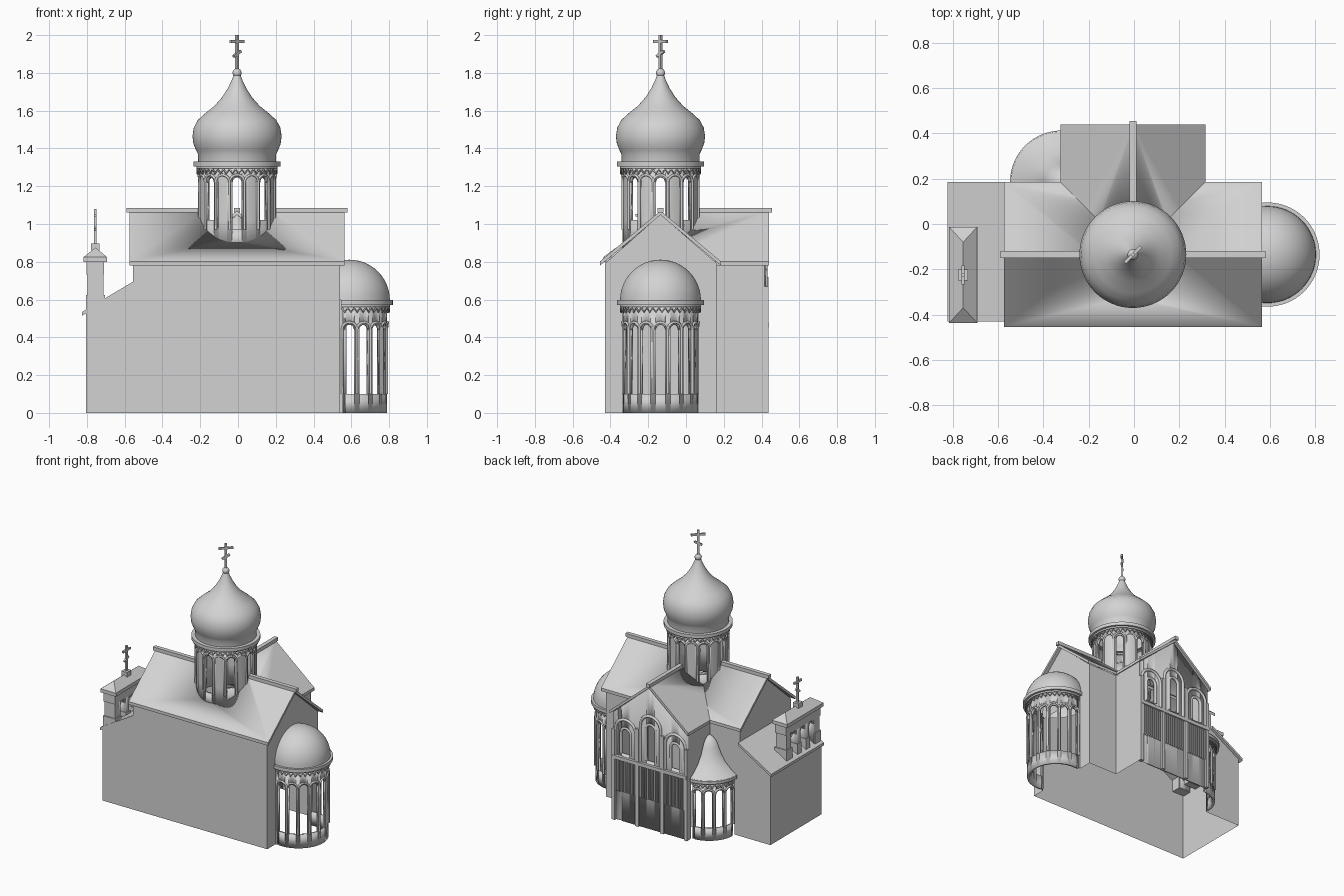
import bpy, bmesh
from math import sin, cos, pi, radians
from mathutils import Vector, Matrix

if "Cube" in bpy.data.objects:
    bpy.data.objects.remove(bpy.data.objects["Cube"])

stone = bpy.data.materials.new("pale_grey_stone")
stone.use_nodes = True
GREY = (0.65, 0.65, 0.65, 1)
stone.diffuse_color = GREY
stone.node_tree.nodes["Principled BSDF"].inputs["Base Color"].default_value = GREY

CX, CY = -0.005, -0.135           # crossing centre
FRONT, BACK = -0.43, 0.165        # nave side walls
WEST, MID, EAST = -0.805, -0.555, 0.54
NORTH, HALF = 0.415, 0.305        # transept face and half width
EAVE, RIDGE = 0.79, 1.07
BAY = pi / 16                     # half the angle of one arcade bay


def finish(name, bm, merge=True):
    if merge:
        bmesh.ops.remove_doubles(bm, verts=bm.verts, dist=0.0005)
    bmesh.ops.recalc_face_normals(bm, faces=bm.faces)
    me = bpy.data.meshes.new(name)
    bm.to_mesh(me)
    bm.free()
    me.shade_smooth()
    me.set_sharp_from_angle(angle=radians(32))
    me.materials.append(stone)
    ob = bpy.data.objects.new(name, me)
    bpy.context.collection.objects.link(ob)
    return ob


def face(bm, pts):
    bm.faces.new([bm.verts.new(p) for p in pts])


def box(bm, centre, size, rot=Matrix()):
    m = Matrix.Translation(centre) @ rot @ Matrix.Diagonal((*size, 1))
    bmesh.ops.create_cube(bm, size=1, matrix=m)


def prism(name, pts, axis, a, b):
    """Extrude a closed outline along x (points are y, z) or y (points are x, z)."""
    bm = bmesh.new()
    place = (lambda p, t: (t, *p)) if axis == "x" else (lambda p, t: (p[0], t, p[1]))
    n = len(pts)
    for t in (a, b):
        face(bm, [place(p, t) for p in pts])
    for i in range(n):
        p, q = pts[i], pts[(i + 1) % n]
        face(bm, [place(p, a), place(q, a), place(q, b), place(p, b)])
    return finish(name, bm)


def lathe(name, profile, x, y, start=0, sweep=2 * pi, steps=64):
    bm = bmesh.new()
    for i in range(steps):
        a, b = (start + sweep * (i + k) / steps for k in (0, 1))
        for (r, z), (s, w) in zip(profile, profile[1:]):
            pts = [(r, z, a), (r, z, b), (s, w, b), (s, w, a)]
            pts = [(x + q * cos(t), y + q * sin(t), h) for q, h, t in pts if True]
            if r == 0:
                pts = pts[1:]
            elif s == 0:
                pts = pts[:3]
            face(bm, pts)
    return finish(name, bm)


def tubes(name, paths, radius):
    cu = bpy.data.curves.new(name, "CURVE")
    cu.dimensions = "3D"
    cu.bevel_depth, cu.bevel_resolution = radius, 1
    cu.use_fill_caps = True
    for path in paths:
        sp = cu.splines.new("POLY")
        sp.points.add(len(path) - 1)
        for pt, p in zip(sp.points, path):
            pt.co = (*p, 1)
    cu.materials.append(stone)
    bpy.context.collection.objects.link(bpy.data.objects.new(name, cu))


def panel(bm, f, h, w, z0, sill, spring, top, unit=1, opened=True):
    """Wall bay with an arched window; f maps (u, z) to space, top is a function of u."""
    arch = [(w * cos(pi * k / 8), spring + w * unit * sin(pi * k / 8)) for k in range(9)]
    for s in (-1, 1):
        face(bm, [f(s * w, z0), f(s * h, z0), f(s * h, top(s * h)), f(s * w, top(s * w))])
    for (u, z), (v, y) in zip(arch, arch[1:]):
        face(bm, [f(u, z), f(v, y), f(v, top(v)), f(u, top(u))])
        if sill > z0:
            face(bm, [f(u, z0), f(v, z0), f(v, sill), f(u, sill)])
        if not opened:
            face(bm, [f(u, sill), f(v, sill), f(v, y), f(u, z)])


def arch_path(f, h, z0, spring, unit=1):
    arc = [f(h * cos(pi * k / 12), spring + h * unit * sin(pi * k / 12)) for k in range(13)]
    return [f(h, z0)] + arc + [f(-h, z0)]


def thicken(ob, t):
    m = ob.modifiers.new("thickness", "SOLIDIFY")
    m.thickness, m.offset = t, 0


def arcade(name, x, y, r, z0, sill, spring, top, angles, blind=(), high_sill=None):
    """Round wall of arched bays with colonnettes, zigzag frieze and rim."""
    bm, trims = bmesh.new(), []
    for i, a in enumerate(angles):
        def f(u, z, rr=r - 0.01, a=a):
            return Vector((x + rr * cos(a + u), y + rr * sin(a + u), z))
        low = high_sill if high_sill and i % 4 else sill
        panel(bm, f, BAY, 0.026 / r, z0, low, spring, lambda u: top, r, i not in blind)
        trims.append(arch_path(lambda u, z: f(u, z, r), BAY, sill, spring, r))
    thicken(finish(name + "_wall", bm), 0.016)
    tubes(name + "_colonnettes", trims, 0.007)
    start, sweep = angles[0] - BAY, 2 * BAY * len(angles)
    n = 5 * len(angles)
    zig = [(x + (r + 0.006) * cos(start + sweep * k / n), y + (r + 0.006) * sin(start + sweep * k / n),
            top - 0.015 - 0.022 * (k % 2)) for k in range(n + 1)]
    tubes(name + "_zigzag", [zig], 0.006)
    e, o = r - 0.02, r + 0.028
    rim = [(e, top), (r + 0.012, top - 0.012), (r + 0.012, top), (o, top), (o, top + 0.025), (e, top + 0.025)]
    lathe(name + "_rim", rim, x, y, start, sweep)


def cross(name, x, y, z0, z1, half, angle):
    bm = bmesh.new()
    h, turn = z1 - z0, Matrix.Rotation(angle, 4, "Z")
    box(bm, (x, y, (z0 + z1) / 2), (0.016, 0.014, h), turn)
    box(bm, (x, y, z1 - 0.18 * h), (2 * half, 0.014, 0.014), turn)
    box(bm, (x, y, z1 - 0.52 * h), (1.2 * half, 0.014, 0.014), turn @ Matrix.Rotation(-0.5, 4, "Y"))
    finish(name, bm, False)


# Wall shell, open underneath and towards the round bays
bm = bmesh.new()
xw, xe = CX - HALF, CX + HALF
def rect_x(x, y0, y1, z0, z1):
    face(bm, [(x, y0, z0), (x, y1, z0), (x, y1, z1), (x, y0, z1)])
def rect_y(y, x0, x1, z0, z1):
    face(bm, [(x0, y, z0), (x1, y, z0), (x1, y, z1), (x0, y, z1)])
face(bm, [(x, FRONT, z) for x, z in ((WEST, 0), (EAST, 0), (EAST, EAVE), (MID, EAVE), (MID, 0.68), (WEST, 0.53))])
rect_x(WEST, FRONT, BACK, 0, 0.53)
rect_x(MID, FRONT, BACK, 0.66, EAVE)
rect_x(EAST, FRONT, CY - 0.2, 0, EAVE)
rect_x(EAST, CY + 0.2, BACK, 0, EAVE)
rect_x(EAST, CY - 0.2, CY + 0.2, 0.57, EAVE)
for x in (MID, EAST):
    face(bm, [(x, FRONT, EAVE), (x, BACK, EAVE), (x, CY, RIDGE - 0.02)])
rect_y(BACK, xe, EAST, 0, EAVE)
rect_y(BACK, MID, xw, 0.44, EAVE)
rect_y(BACK, MID, -0.51, 0, 0.44)
face(bm, [(x, BACK, z) for x, z in ((WEST, 0), (MID, 0), (MID, 0.68), (WEST, 0.53))])
rect_x(xe, BACK, NORTH, 0, EAVE)
rect_x(xw, BACK, NORTH, 0.44, EAVE)
rect_x(xw, 0.385, NORTH, 0, 0.44)
finish("walls", bm)

# Roofs, cut away inside the drum
def gable_roof(name, centre, axis, a, b):
    s, t = 0.32, 0.022
    pts = [(centre - s, EAVE + 0.012), (centre, RIDGE), (centre + s, EAVE + 0.012),
           (centre + s, EAVE - 0.01), (centre, RIDGE - t), (centre - s, EAVE - 0.01)]
    return prism(name, pts, axis, a, b)
roofs = [gable_roof("nave_roof", CY, "x", -0.575, 0.565), gable_roof("transept_roof", CX, "y", CY, 0.44)]
bm = bmesh.new()
bmesh.ops.create_cone(bm, cap_ends=True, segments=64, radius1=0.192, radius2=0.192, depth=0.6,
                      matrix=Matrix.Translation((CX, CY, 1.0)))
cutter = finish("drum_cutter", bm)
cutter.hide_render = True
cutter.hide_set(True)
for r in roofs:
    m = r.modifiers.new("drum_hole", "BOOLEAN")
    m.operation, m.object, m.solver = "DIFFERENCE", cutter, "EXACT"
prism("annex_roof", [(MID, 0.695), (-0.825, 0.535), (-0.825, 0.515), (MID, 0.675)], "y", FRONT, 0.185)
bm = bmesh.new()
box(bm, (-0.395, CY, 1.073), (0.39, 0.03, 0.025))
box(bm, (0.385, CY, 1.073), (0.39, 0.03, 0.025))
box(bm, (CX, 0.26, 1.073), (0.03, 0.39, 0.025))
finish("ridge_caps", bm, False)

# Drum and onion dome
ring = [2 * BAY * i for i in range(16)]
arcade("drum", CX, CY, 0.203, 0.87, 0.97, 1.22, 1.305, ring, range(1, 16, 2), 1.02)
lathe("onion_dome", [(0.205, 1.32), (0.207, 1.37), (0.217, 1.39), (0.231, 1.425), (0.236, 1.465), (0.229, 1.51),
                     (0.208, 1.55), (0.17, 1.585), (0.12, 1.625), (0.08, 1.67), (0.048, 1.72),
                     (0.027, 1.765), (0.014, 1.8)], CX, CY)
bm = bmesh.new()
bmesh.ops.create_uvsphere(bm, u_segments=20, v_segments=12, radius=0.024, matrix=Matrix.Translation((CX, CY, 1.8)))
finish("dome_ball", bm)
cross("dome_cross", CX, CY, 1.81, 2.0, 0.05, pi / 4)

# East apse with half dome
AX = 0.59
arcade("apse", AX, CY, 0.202, 0, 0.1, 0.44, 0.572, [BAY * k for k in range(-8, 9, 2)])
lathe("apse_dome", [(0.214 * cos(pi * k / 24), 0.597 + 0.214 * sin(pi * k / 24)) for k in range(12)] + [(0, 0.811)], AX, CY)
bm = bmesh.new()
for s in (-1, 1):
    rect_y(CY + s * 0.2, EAST, AX - 0.035, 0, 0.597)
finish("apse_returns", bm)

# Corner turret with a bell-shaped roof
TX, TY = -0.32, 0.185
arcade("turret", TX, TY, 0.197, 0, 0.09, 0.34, 0.43, [pi / 2 + BAY * k for k in (1, 3, 5, 7)])
lathe("turret_roof", [(0.2, 0.44), (0.228, 0.452), (0.18, 0.485), (0.135, 0.525), (0.1, 0.575), (0.078, 0.625),
                      (0.058, 0.665), (0.03, 0.69), (0, 0.698)], TX, TY, pi / 2, pi / 2, 24)

# Transept front: three arched bays
bm, trims = bmesh.new(), []
bays = [(-0.203, 0.67), (0, 0.75), (0.203, 0.67)]
for c, spring in bays:
    def f(u, z, y=NORTH, c=c):
        return Vector((CX + c + u, y, z))
    slope = lambda u, c=c: RIDGE - 0.02 - 0.86 * abs(c + u)
    panel(bm, f, 0.1016, 0.033, 0, 0.5, spring - 0.02, slope)
    trims.append(arch_path(lambda u, z: f(u, z, NORTH + 0.006), 0.083, 0.48, spring))
    trims.append(arch_path(lambda u, z: f(u, z, NORTH + 0.002), 0.04, 0.5, spring - 0.02))
thicken(finish("transept_front", bm), 0.012)
tubes("transept_arches", trims, 0.011)
bm = bmesh.new()
for x, top in ((-0.295, 0.67), (-0.102, 0.72), (0.102, 0.72), (0.295, 0.67)):
    box(bm, (CX + x, NORTH + 0.006, top / 2), (0.026, 0.03, top))
box(bm, (CX, NORTH + 0.008, 0.465), (2 * HALF, 0.034, 0.026))
finish("transept_pilasters", bm, False)
bm = bmesh.new()
for c, _ in bays:
    for k in range(-4, 5):
        box(bm, (CX + c + 0.019 * k, NORTH + 0.008, 0.335), (0.009, 0.018, 0.23))
finish("transept_slats", bm, False)

# Bell gable on the annex
GX, GY = -0.755, -0.225
bm = bmesh.new()
for k in (-1, 0, 1):
    panel(bm, lambda u, z: Vector((GX, GY + 0.1 * k + u, z)), 0.05, 0.027, 0.5, 0.5, 0.695, lambda u: 0.81)
thicken(finish("bell_arches", bm), 0.085)
bm = bmesh.new()
for s in (-1, 1):
    box(bm, (GX, GY + s * 0.17, 0.655), (0.085, 0.045, 0.31))
    box(bm, (GX, GY + s * 0.165, 0.56), (0.1, 0.07, 0.13))
    box(bm, (GX, GY + s * 0.05, 0.56), (0.1, 0.05, 0.13))
box(bm, (GX, GY, 0.765), (0.092, 0.4, 0.065))
box(bm, (GX, GY, 0.812), (0.125, 0.424, 0.026))
box(bm, (GX, GY, 0.878), (0.045, 0.05, 0.035))
finish("bell_piers", bm, False)
bm = bmesh.new()
for s in (-1, 1):
    for x in (-0.062, 0.062):
        bm.verts.new((GX + x, GY + s * 0.212, 0.825))
    bm.verts.new((GX, GY + s * 0.145, 0.875))
bmesh.ops.convex_hull(bm, input=bm.verts)
finish("bell_cap", bm)
cross("bell_cross", GX, GY, 0.89, 1.08, 0.042, pi / 2)
